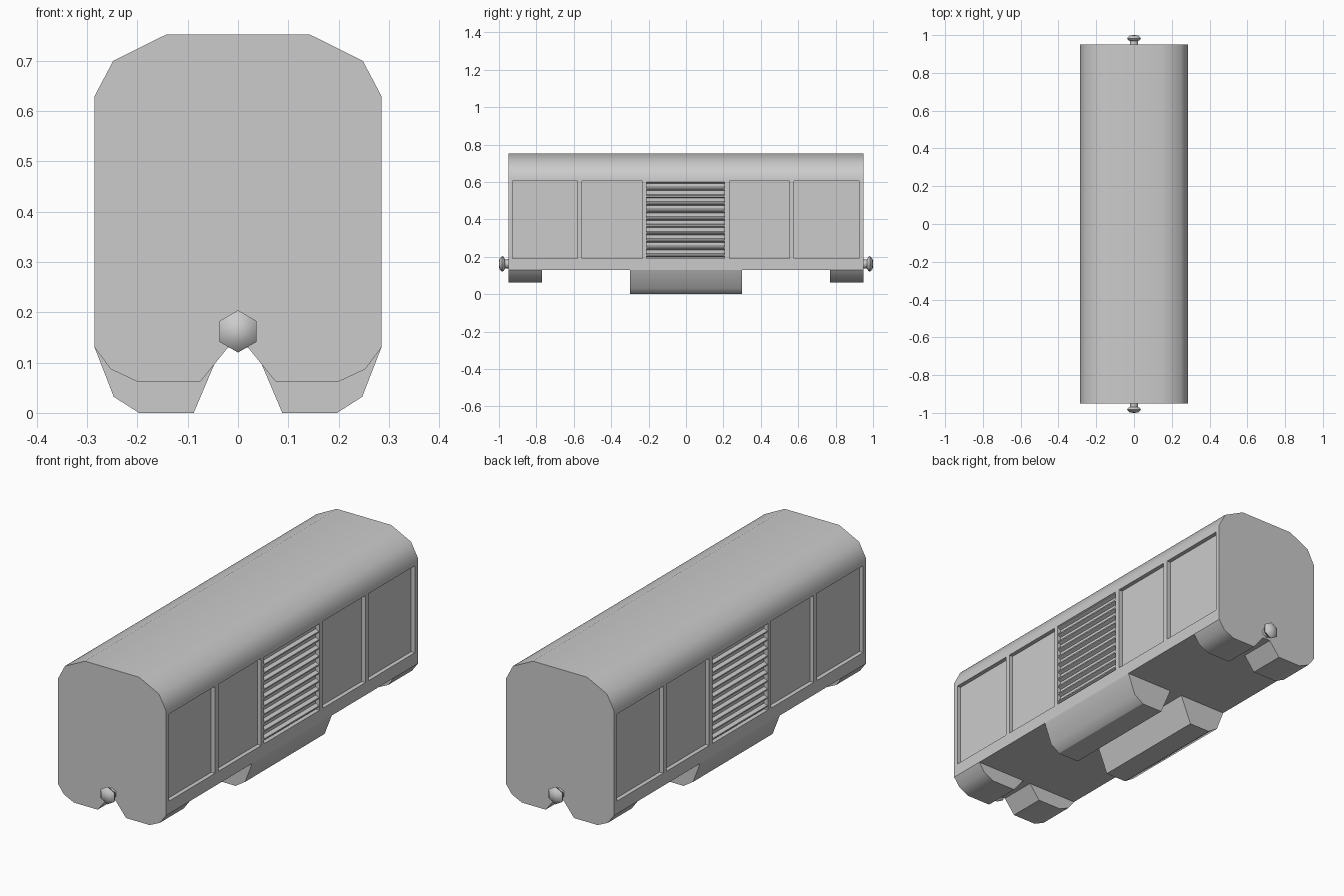
import bpy, bmesh, math

if "Cube" in bpy.data.objects:
    bpy.data.objects.remove(bpy.data.objects["Cube"])


def prism(name, pts, y0, y1, open_edge=False):
    """Extrude an (x, z) profile along y; optionally drop the closing side."""
    bm = bmesh.new()
    a = [bm.verts.new((x, y0, z)) for x, z in pts]
    b = [bm.verts.new((x, y1, z)) for x, z in pts]
    n = len(pts)
    bm.faces.new(a)
    bm.faces.new(b[::-1])
    for i in range(n - 1 if open_edge else n):
        j = (i + 1) % n
        bm.faces.new((a[j], a[i], b[i], b[j]))
    bmesh.ops.recalc_face_normals(bm, faces=bm.faces)
    return finish(name, bm)


def finish(name, bm):
    me = bpy.data.meshes.new(name)
    bm.to_mesh(me)
    bm.free()
    ob = bpy.data.objects.new(name, me)
    bpy.context.collection.objects.link(ob)
    return ob


def smooth(ob, degrees):
    bpy.ops.object.select_all(action='DESELECT')
    ob.select_set(True)
    bpy.context.view_layer.objects.active = ob
    bpy.ops.object.shade_smooth_by_angle(angle=math.radians(degrees))
    w = ob.modifiers.new("weighted", 'WEIGHTED_NORMAL')
    w.keep_sharp = True


def mirror(ob, x=True, y=False):
    m = ob.modifiers.new("mirror", 'MIRROR')
    m.use_axis = (x, y, False)
    m.use_mirror_merge = False


W, L = 0.285, 0.95       # half width, half length
DEPTH = 0.02             # side panel recess
Z0, Z1 = 0.19, 0.605     # panel bottom and top

# Body shell with rounded roof
half = [(W, 0.13), (W, 0.63), (0.248, 0.70), (0.143, 0.752)]
body = prism("body", half + [(-x, z) for x, z in half[::-1]], -L, L)

# Recessed side panels and the louvre opening
bm = bmesh.new()
for y0, y1 in [(-0.928, -0.58), (-0.555, -0.232), (-0.21, 0.207), (0.232, 0.553), (0.578, 0.926)]:
    for s in (-1, 1):
        vs = bmesh.ops.create_cube(bm, size=1)['verts']
        for v in vs:
            v.co = (s * W + v.co.x * 2 * DEPTH,
                    (y0 + y1) / 2 + v.co.y * (y1 - y0),
                    (Z0 + Z1) / 2 + v.co.z * (Z1 - Z0))
cutter = finish("panel_cutter", bm)
cutter.hide_render = True
cut = body.modifiers.new("panels", 'BOOLEAN')
cut.operation = 'DIFFERENCE'
cut.solver = 'EXACT'
cut.object = cutter
bpy.context.view_layer.objects.active = body
bpy.ops.object.modifier_apply(modifier=cut.name)
bpy.data.objects.remove(cutter)
smooth(body, 45)

# Louvre slats: wedge-shaped bars inside the central opening
inner = W - DEPTH
for i in range(11):
    z = 0.208 + 0.0395 * i
    h = min(0.011, Z1 - z)
    slat = prism("louvre_slat", [(inner - 0.002, z - 0.011), (W - 0.003, z - 0.003),
                                 (W - 0.003, z + min(0.003, h)), (inner - 0.002, z + h)], -0.21, 0.207)
    mirror(slat)

# Underfloor tank in the middle
tank = prism("underfloor_tank", [(W, 0.13), (0.247, 0.032), (0.2, 0.002), (0.2, 0.0), (0.088, 0.0),
                                 (0.033, 0.13)][:3] + [(0.198, 0.0), (0.088, 0.0), (0.033, 0.13)],
             -0.3, 0.3, True)
smooth(tank, 45)
mirror(tank)

# Shallower skirts at both ends
skirt = prism("end_skirt", [(W, 0.13), (0.253, 0.087), (0.2, 0.062), (0.075, 0.062),
                            (0.02, 0.13)], -L, -0.77, True)
smooth(skirt, 45)
mirror(skirt, True, True)

# Hexagonal couplers, turned along y
rings = [(0.0, -0.94), (0.026, -0.94), (0.024, -0.968), (0.037, -0.974),
         (0.042, -0.983), (0.027, -0.998), (0.0, -1.0)]
bm = bmesh.new()
loops = []
for r, y in rings:
    n = 6 if r else 1
    loops.append([bm.verts.new((r * math.sin(k * math.pi / 3), y,
                                0.162 + r * math.cos(k * math.pi / 3))) for k in range(n)])
for a, b in zip(loops, loops[1:]):
    for k in range(6):
        j = (k + 1) % 6
        quad = [a[k % len(a)], a[j % len(a)], b[j % len(b)], b[k % len(b)]]
        bm.faces.new(list(dict.fromkeys(quad)))
bmesh.ops.recalc_face_normals(bm, faces=bm.faces)
coupler = finish("coupler", bm)
smooth(coupler, 62)
mirror(coupler, False, True)
